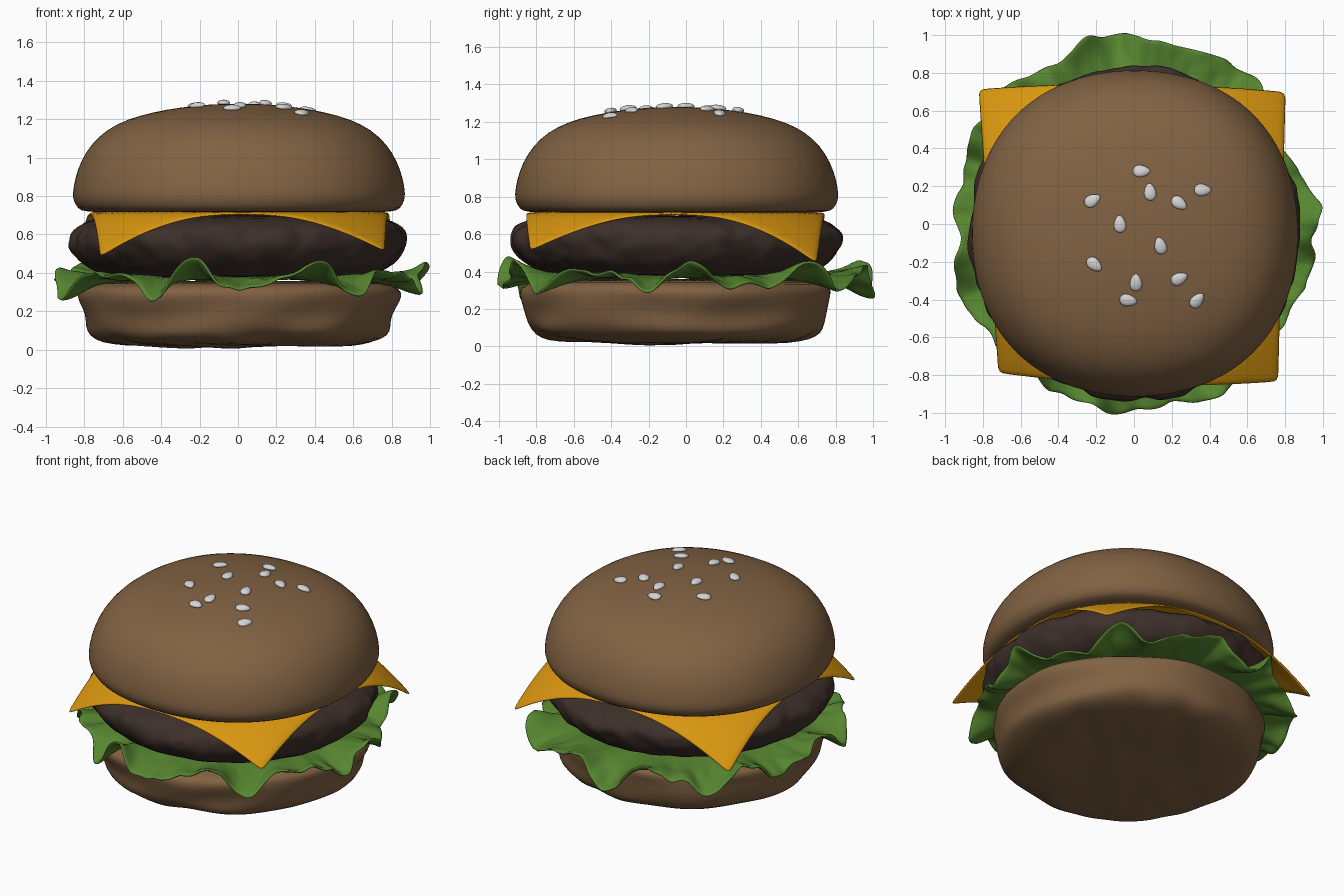
import bpy, bmesh, math
from mathutils import Vector, Matrix, noise

cube = bpy.data.objects.get("Cube")
if cube:
    bpy.data.objects.remove(cube, do_unlink=True)


def material(name, rgb):
    mat = bpy.data.materials.new(name)
    mat.use_nodes = True
    mat.diffuse_color = (*rgb, 1)
    mat.node_tree.nodes["Principled BSDF"].inputs["Base Color"].default_value = (*rgb, 1)
    return mat


BREAD = material("toasted_bread", (0.22, 0.122, 0.055))
MEAT = material("grilled_meat", (0.047, 0.029, 0.023))
CHEESE = material("yellow_cheese", (0.7, 0.31, 0.005))
LEAF = material("lettuce_green", (0.095, 0.24, 0.03))
SEED = material("pale_seed", (0.66, 0.66, 0.66))
CENTRE = Vector((0.005, -0.05, 0))


def finish(name, bm, mat, levels=0, thickness=0):
    bmesh.ops.recalc_face_normals(bm, faces=bm.faces)
    for face in bm.faces:
        face.smooth = True
    mesh = bpy.data.meshes.new(name)
    bm.to_mesh(mesh)
    bm.free()
    mesh.materials.append(mat)
    obj = bpy.data.objects.new(name, mesh)
    bpy.context.collection.objects.link(obj)
    if thickness:
        mod = obj.modifiers.new("thickness", 'SOLIDIFY')
        mod.thickness = thickness
        mod.offset = 0
    if levels:
        mod = obj.modifiers.new("smooth", 'SUBSURF')
        mod.levels = mod.render_levels = levels
    return obj


def lathe(name, profile, mat, steps, warp):
    """Spin a (radius, height) profile around the stack axis, then warp it."""
    bm = bmesh.new()
    verts = [bm.verts.new((r, 0, z)) for r, z in profile]
    edges = [bm.edges.new(pair) for pair in zip(verts, verts[1:])]
    bmesh.ops.spin(bm, geom=verts + edges, cent=(0, 0, 0), axis=(0, 0, 1),
                   angle=math.tau, steps=steps)
    bmesh.ops.remove_doubles(bm, verts=bm.verts, dist=0.0005)
    for v in bm.verts:
        v.co = warp(v.co.copy()) + CENTRE
    return finish(name, bm, mat, levels=1)


def sheet(name, rows, cols, point, mat, thickness, closed=False):
    """Grid surface from point(u, v), optionally closed along u."""
    bm = bmesh.new()
    count = cols if closed else cols + 1
    grid = [[bm.verts.new(point(i / cols, j / rows)) for i in range(count)]
            for j in range(rows + 1)]
    for low, high in zip(grid, grid[1:]):
        for i in range(cols):
            k = (i + 1) % count
            bm.faces.new((low[i], low[k], high[k], high[i]))
    return finish(name, bm, mat, 1, thickness)


# Bottom bun: softly dented sides and diagonal creases under the base
def dent(p):
    n = noise.noise(Vector((p.x * 2.5, p.y * 2.5, p.z * 9)))
    crease = noise.noise(Vector(((p.x + p.y) * 1.5, (p.y - p.x) * 5, 3)))
    side = min(1, p.xy.length / 0.7)
    p.xy *= 1 + 0.045 * n * side
    if p.z < 0.1:
        p.z += 0.022 * crease
    return p


lathe("bottom_bun", [(0, 0.015), (0.12, 0.015), (0.24, 0.016), (0.36, 0.018), (0.48, 0.021),
                     (0.6, 0.026), (0.7, 0.038), (0.77, 0.07), (0.795, 0.12), (0.805, 0.18),
                     (0.825, 0.25), (0.835, 0.3), (0.81, 0.335), (0.7, 0.355), (0, 0.36)],
      BREAD, 64, dent)


# Lettuce: ring lying on the bun, its ruffles growing steeply at the rim
def ruffle(u, v):
    a = u * math.tau
    direction = Vector((math.cos(a), math.sin(a), 0))
    wave = (0.072 * math.sin(10 * a + 0.9) + 0.035 * math.sin(17 * a + 1.5)
            + 0.06 * noise.noise(direction * 3))
    frill = 0.045 * noise.noise(direction * 13 + Vector((0, 0, v * 3)))
    notch = 0.07 * math.exp(-((a - 0.55) / 0.17) ** 2)
    r = 0.5 + v * (0.46 + 0.02 * math.sin(7 * a + 2) + 0.05 * noise.noise(direction * 6) - notch)
    r += 0.015 * v * noise.noise(direction * 16)
    z = 0.375 - 0.01 * v + wave * v ** 2.6 + frill * v ** 2
    return (direction.x * r, direction.y * r * 1.035, z)


sheet("lettuce", 10, 180, ruffle, LEAF, 0.018, closed=True)


# Patty: lumpy, rough-edged disc
def lumps(p):
    coarse = noise.noise(p * 5)
    fine = noise.noise(Vector((p.x * 11, p.y * 11, p.z * 18)))
    edge = min(1, (p.xy.length / 0.8) ** 3)
    p.xy *= 1 + edge * (0.04 * coarse + 0.032 * fine)
    p.z += 0.015 * coarse * edge
    return p


lathe("patty", [(0, 0.37), (0.6, 0.37), (0.72, 0.395), (0.78, 0.425), (0.82, 0.455),
                (0.85, 0.49), (0.872, 0.53), (0.882, 0.57), (0.877, 0.605), (0.85, 0.64),
                (0.8, 0.67), (0.72, 0.692), (0.5, 0.7), (0, 0.7)], MEAT, 140, lumps)

# Cheese: square slice, its corners melting down over the patty
CORNERS = [Vector(c) for c in ((-0.72, -0.79, 0.23), (0.765, -0.835, 0.2),
                               (-0.825, 0.715, 0.25), (0.805, 0.7, 0.27))]


def drape(u, v):
    front = CORNERS[0].lerp(CORNERS[1], u)
    back = CORNERS[2].lerp(CORNERS[3], u)
    p = front.lerp(back, v)
    s, t = 2 * u - 1, 2 * v - 1
    fall = max(0, math.hypot(s, t) / math.sqrt(2) - 0.7) / 0.3
    return (p.x, p.y * (1 + 0.05 * (1 - s * s)), 0.71 - p.z * fall ** 1.2)


sheet("cheese_slice", 28, 28, drape, CHEESE, 0.016)

# Top bun: slightly squared dome with a tucked-in lower lip
DOME = [(0, 1.28), (0.15, 1.277), (0.3, 1.262), (0.45, 1.236), (0.58, 1.2), (0.69, 1.145),
        (0.77, 1.07), (0.825, 0.98), (0.855, 0.89), (0.867, 0.81), (0.862, 0.775),
        (0.84, 0.735), (0.81, 0.715), (0.6, 0.715), (0, 0.715)]


def square_off(p):
    p.xy *= 1 + 0.03 * math.sin(2 * math.atan2(p.y, p.x)) ** 2
    return p


lathe("top_bun", DOME, BREAD, 64, square_off)


def dome_height(r):
    for (r0, z0), (r1, z1) in zip(DOME, DOME[1:]):
        if r <= r1:
            return z0 + (z1 - z0) * (r - r0) / (r1 - r0)


# Sesame seeds: position and heading in degrees, laid along the dome
SEEDS = [(0.04, 0.28, 0), (0.085, 0.17, 95), (0.24, 0.11, -35), (0.365, 0.18, 0),
         (-0.22, 0.125, 30), (-0.075, 0, 95), (0.14, -0.115, 105), (-0.21, -0.215, -40),
         (0.01, -0.31, 90), (0.24, -0.29, 25), (-0.03, -0.405, -10), (0.335, -0.405, 50)]
for index, (x, y, heading) in enumerate(SEEDS, 1):
    offset = Vector((x, y, 0)) - CENTRE
    r = offset.length
    slope = (dome_height(r) - dome_height(r + 0.05)) / 0.05
    normal = Vector((offset.x / r * slope, offset.y / r * slope, 1))
    bm = bmesh.new()
    bmesh.ops.create_uvsphere(bm, u_segments=14, v_segments=8, radius=1)
    for v in bm.verts:
        v.co.y *= 1 - 0.25 * v.co.x
    tilt = Vector((0, 0, 1)).rotation_difference(normal).to_matrix().to_4x4()
    bm.transform(Matrix.Translation((x, y, dome_height(r) + 0.006)) @ tilt
                 @ Matrix.Rotation(math.radians(heading), 4, 'Z')
                 @ Matrix.Diagonal((0.047, 0.032, 0.017, 1)))
    finish(f"sesame_seed_{index}", bm, SEED)
